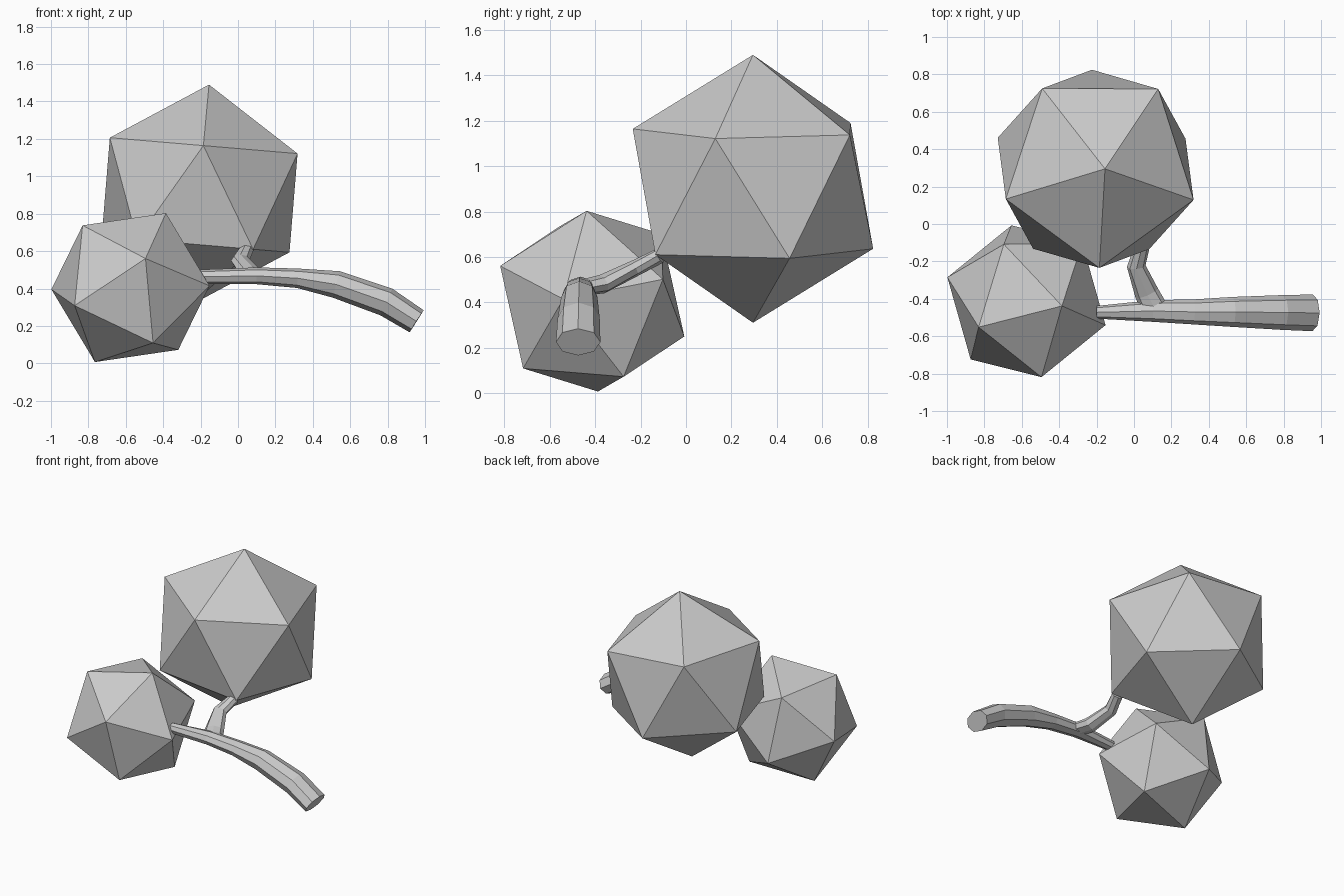
import bpy, bmesh, math
from mathutils import Vector

if "Cube" in bpy.data.objects:
    bpy.data.objects.remove(bpy.data.objects["Cube"])


def finish(name, bm):
    bmesh.ops.recalc_face_normals(bm, faces=bm.faces)
    mesh = bpy.data.meshes.new(name)
    bm.to_mesh(mesh)
    bm.free()
    obj = bpy.data.objects.new(name, mesh)
    bpy.context.collection.objects.link(obj)
    return obj


def foliage(name, centre, pole, second):
    # regular icosahedron aimed by one pole vertex and one neighbour
    c, a = Vector(centre), Vector(pole)
    r = a.length
    a.normalize()
    u = Vector(second)
    u = (u - a * u.dot(a)).normalized()
    w = a.cross(u)
    bm = bmesh.new()
    pts = [a]
    for k in range(5):
        t = math.radians(72 * k)
        pts.append(a / 5 ** .5 + (u * math.cos(t) + w * math.sin(t)) * 2 / 5 ** .5)
    for p in pts:
        bm.verts.new(c + p * r)
        bm.verts.new(c - p * r)
    bmesh.ops.convex_hull(bm, input=bm.verts)
    return finish(name, bm)


def limb(name, rings, sides):
    # faceted tube; each ring is (centre, half width, half height)
    bm = bmesh.new()
    pts = [Vector(p) for p, _, _ in rings]
    loops = []
    for i, (_, rw, rh) in enumerate(rings):
        t = (pts[min(i + 1, len(pts) - 1)] - pts[max(i - 1, 0)]).normalized()
        side = t.cross(Vector((0, 0, 1))).normalized()
        up = side.cross(t)
        loops.append([bm.verts.new(pts[i] + side * rw * math.cos(2 * math.pi * k / sides)
                                   + up * rh * math.sin(2 * math.pi * k / sides))
                      for k in range(sides)])
    for lo, hi in zip(loops, loops[1:]):
        for k in range(sides):
            n = (k + 1) % sides
            bm.faces.new((lo[k], lo[n], hi[n], hi[k]))
    bm.faces.new(loops[0])
    bm.faces.new(loops[-1])
    return finish(name, bm)


# leaf clumps
foliage("large_foliage", (-.205, .295, .90), (.05, 0, .59), (.02, -.53, .265))
foliage("small_foliage", (-.575, -.413, .405), (.19, -.025, .398), (.08, -.403, .155))

# trunk with its left fork
limb("trunk", [((.955, -.475, .225), .098, .07),
               ((.793, -.473, .328), .093, .078),
               ((.525, -.47, .422), .08, .073),
               ((.32, -.47, .455), .067, .052),
               ((.10, -.465, .468), .058, .045),
               ((-.20, -.472, .463), .034, .038)], 8)

# fork leading to the large clump
limb("side_branch", [((.12, -.47, .462), .07, .035),
                     ((.068, -.37, .48), .065, .042),
                     ((.012, -.225, .55), .05, .036),
                     ((.045, -.115, .605), .04, .034)], 8)
